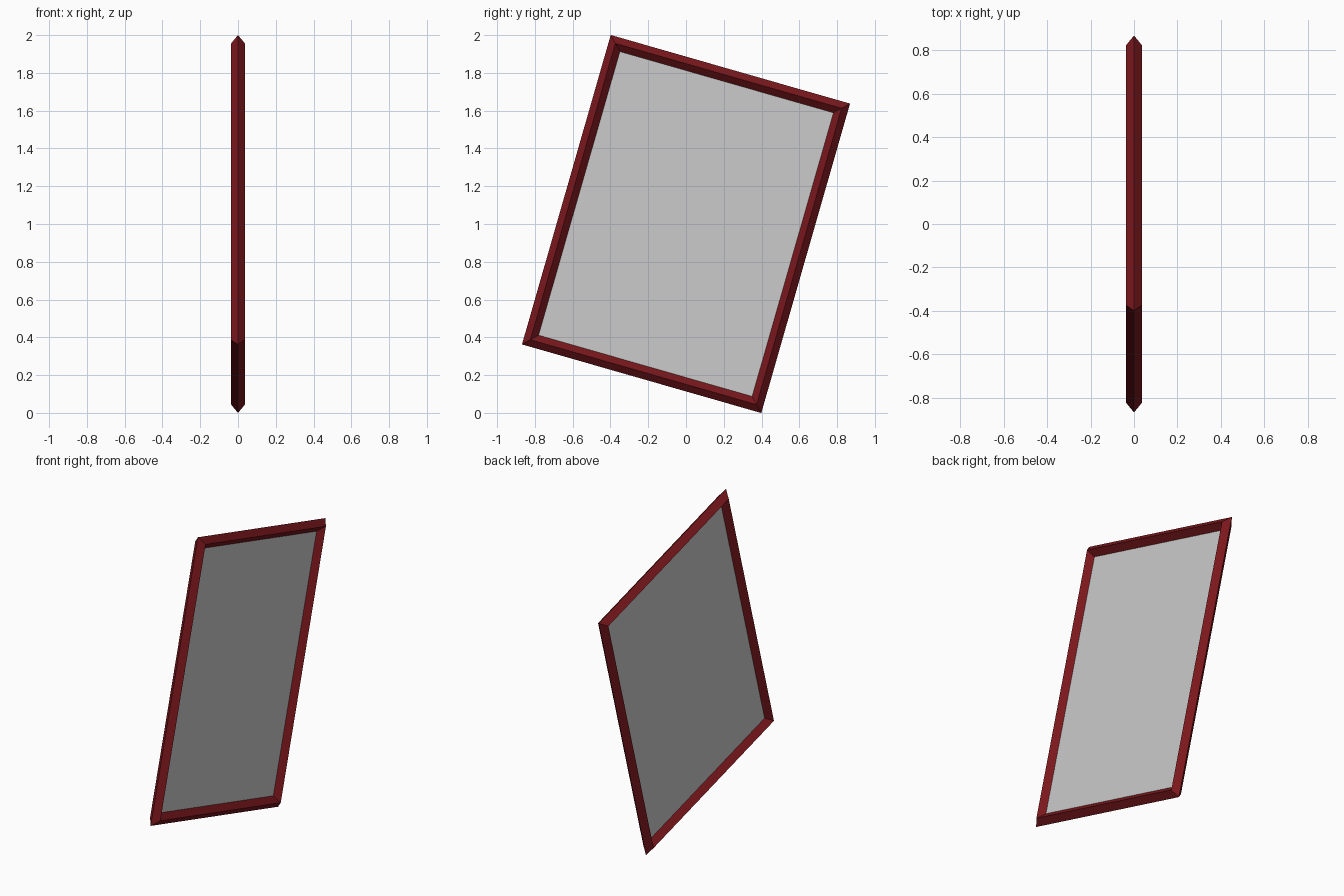
import bpy, bmesh
from math import radians

if "Cube" in bpy.data.objects:
    bpy.data.objects.remove(bpy.data.objects["Cube"])

HALF_W, HALF_H = 0.659, 0.852   # outer half size of the frame
R = 0.036                       # half width of the diamond moulding
TILT = radians(-16)


def finish(bm, name, material=None):
    bmesh.ops.recalc_face_normals(bm, faces=bm.faces)
    mesh = bpy.data.meshes.new(name)
    bm.to_mesh(mesh)
    bm.free()
    obj = bpy.data.objects.new(name, mesh)
    bpy.context.collection.objects.link(obj)
    obj.location.z = 1.0
    obj.rotation_euler.x = TILT
    if material:
        mesh.materials.append(material)
    return obj


red = bpy.data.materials.new("dark_red")
red.diffuse_color = (0.2, 0.009, 0.012, 1)
red.use_nodes = True
red.node_tree.nodes["Principled BSDF"].inputs["Base Color"].default_value = red.diffuse_color

# Frame: diamond moulding swept round the rectangle with mitred corners
profile = [(0, 0), (R, R), (0, 2 * R), (-R, R)]   # (x, inset from outer edge)
bm = bmesh.new()
rings = []
for sy, sz in [(-1, -1), (1, -1), (1, 1), (-1, 1)]:
    rings.append([bm.verts.new((x, sy * (HALF_W - d), sz * (HALF_H - d)))
                  for x, d in profile])
for i in range(4):
    a, b = rings[i], rings[(i + 1) % 4]
    for j in range(4):
        k = (j + 1) % 4
        bm.faces.new((a[j], b[j], b[k], a[k]))
finish(bm, "frame", red)

# Panel: thin sheet held at the inner edge of the frame
bm = bmesh.new()
bmesh.ops.create_cube(bm, size=1)
bmesh.ops.scale(bm, verts=bm.verts,
                vec=(0.002, 2 * (HALF_W - 2 * R) + 0.004, 2 * (HALF_H - 2 * R) + 0.004))
finish(bm, "panel")
